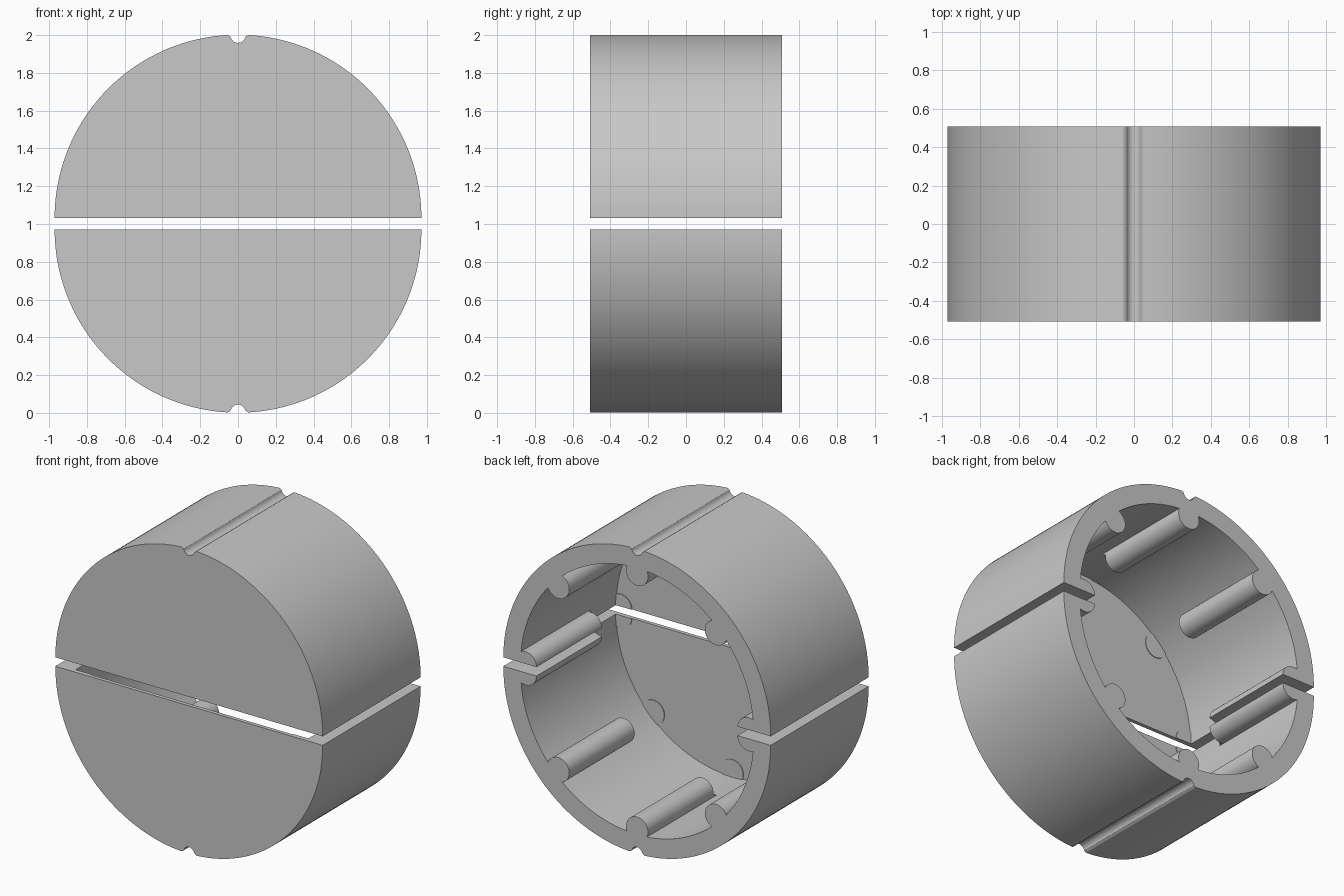
import bpy
import bmesh
from math import sin, cos, pi, acos, atan2, sqrt, asin, radians
from mathutils import Matrix

cube = bpy.data.objects.get("Cube")
if cube:
    bpy.data.objects.remove(cube)

OUTER, INNER = 0.971, 0.845          # wall radii
RIB_CENTRE, RIB_RADIUS = 0.81, 0.08  # round ribs on the inner wall
BACK, FRONT = 0.508, -0.508
FLOOR = FRONT + 0.025
STEPS = 16

grey = bpy.data.materials.new("plain_grey")
grey.use_nodes = True
grey.diffuse_color = (0.58, 0.58, 0.58, 1)
grey.node_tree.nodes["Principled BSDF"].inputs["Base Color"].default_value = grey.diffuse_color


def polar(radius, angle):
    return radius * cos(angle), radius * sin(angle)


def arc(radius, start, end, count):
    return [polar(radius, start + (end - start) * i / count) for i in range(count + 1)]


def outer_outline():
    """Half circle with a rounded groove at its crown."""
    mouth = 0.054
    edge = asin(mouth / OUTER)
    groove = [(0.046, OUTER - 0.006)]
    groove += [(x, z + OUTER - 0.003) for x, z in arc(0.04, radians(-12), radians(-168), 14)]
    groove += [(-0.046, OUTER - 0.006)]
    return arc(OUTER, 0, pi / 2 - edge, 48) + groove + arc(OUTER, pi / 2 + edge, pi, 48)


# Angle where a rib circle meets the inner wall, and its half spread on that wall
MEET = acos((INNER**2 - RIB_CENTRE**2 - RIB_RADIUS**2) / (2 * RIB_CENTRE * RIB_RADIUS))
SPREAD = atan2(RIB_RADIUS * sin(MEET), RIB_CENTRE + RIB_RADIUS * cos(MEET))


def rib_point(angle, t, raised):
    """Point t (-1 to 1) across a rib, or on the bare wall when not raised."""
    if not raised:
        return polar(INNER, angle + t * SPREAD)
    turn = pi - t * (pi - MEET)
    u = RIB_CENTRE + RIB_RADIUS * cos(turn)
    v = RIB_RADIUS * sin(turn)
    return polar(sqrt(u * u + v * v), angle + atan2(v, u))


def inner_outline(raised):
    """Inner half circle with a rib every eighth turn; the end ribs are halved."""
    points = []
    for k in range(5):
        angle = k * pi / 4
        first = 0 if k == 0 else -STEPS
        last = 0 if k == 4 else STEPS
        points += [rib_point(angle, i / STEPS, raised) for i in range(first, last + 1)]
        if k < 4:
            points += arc(INNER, angle + SPREAD, angle + pi / 4 - SPREAD, 14)[1:-1]
    return points


def half_shell(name, height, turned):
    bm = bmesh.new()

    def ring(points, y):
        return [bm.verts.new((x, y, z)) for x, z in points]

    def skin(a, b):
        for i in range(len(a) - 1):
            bm.faces.new((a[i], a[i + 1], b[i + 1], b[i]))

    outer_back = ring(outer_outline(), BACK)
    outer_front = ring(outer_outline(), FRONT)
    # Ribs run from the open back, taper off, and leave a faint pad on the floor
    levels = [(BACK, True), (-0.17, True), (-0.21, False),
              (FLOOR + 0.006, False), (FLOOR + 0.005, True), (FLOOR, True)]
    inner = [ring(inner_outline(raised), y) for y, raised in levels]

    skin(outer_back, outer_front)
    for a, b in zip(inner, inner[1:]):
        skin(a, b)
    bm.faces.new(outer_front)                      # closed front
    bm.faces.new(inner[-1])                        # floor
    bm.faces.new(outer_back + inner[0][::-1])      # open rim
    # Flat face along the split
    bm.faces.new([outer_back[0], outer_front[0], outer_front[-1], outer_back[-1]]
                 + [r[-1] for r in inner] + [r[0] for r in inner[::-1]])
    bmesh.ops.recalc_face_normals(bm, faces=bm.faces)
    if turned:
        bm.transform(Matrix.Rotation(pi, 4, "Y"))
    bm.transform(Matrix.Translation((0, 0, height)))

    mesh = bpy.data.meshes.new(name)
    bm.to_mesh(mesh)
    bm.free()
    mesh.materials.append(grey)
    obj = bpy.data.objects.new(name, mesh)
    bpy.context.collection.objects.link(obj)
    bpy.ops.object.select_all(action="DESELECT")
    obj.select_set(True)
    bpy.context.view_layer.objects.active = obj
    bpy.ops.object.shade_smooth_by_angle(angle=radians(30))


half_shell("upper_half_shell", 1.031, False)
half_shell("lower_half_shell", 0.972, True)
